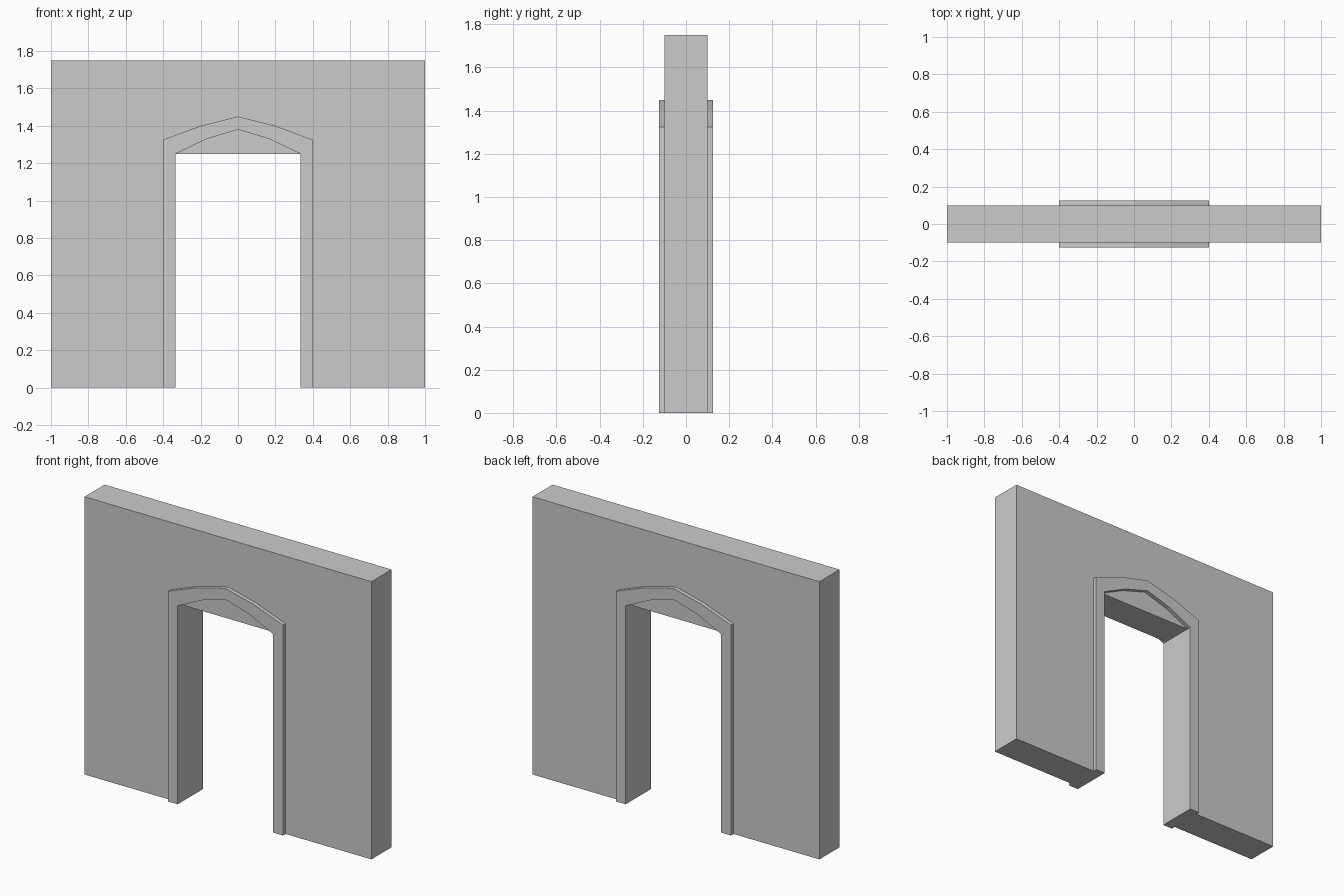
import bpy
import bmesh

if "Cube" in bpy.data.objects:
    bpy.data.objects.remove(bpy.data.objects["Cube"])


def mirrored(half):
    """Complete a profile given from the left foot to the centre line."""
    return half + [(-x, z) for x, z in reversed(half) if x != 0]


def extrude_profile(name, points, y0, y1):
    """Extrude an x-z outline from y0 to y1."""
    bm = bmesh.new()
    face = bm.faces.new([bm.verts.new((x, y0, z)) for x, z in points])
    ext = bmesh.ops.extrude_face_region(bm, geom=[face])["geom"]
    verts = [g for g in ext if isinstance(g, bmesh.types.BMVert)]
    bmesh.ops.translate(bm, verts=verts, vec=(0, y1 - y0, 0))
    bmesh.ops.recalc_face_normals(bm, faces=bm.faces[:])
    mesh = bpy.data.meshes.new(name)
    bm.to_mesh(mesh)
    bm.free()
    obj = bpy.data.objects.new(name, mesh)
    bpy.context.collection.objects.link(obj)
    return obj


WALL_Y, TRIM_Y = 0.1, 0.125
OPEN_X, OPEN_Z = 0.333, 1.25

# Wall with a flat-topped doorway
opening = mirrored([(-OPEN_X, 0), (-OPEN_X, OPEN_Z)])
wall = [(1, 0), (1, 1.75), (-1, 1.75), (-1, 0)] + opening
extrude_profile("wall", wall, -WALL_Y, WALL_Y)

# Raised arched trim on both faces, leaving a recessed panel above the doorway
outer = mirrored([(-0.4, 0), (-0.4, 1.325), (-0.2, 1.4), (0, 1.45)])
inner = mirrored([(-OPEN_X, 0), (-OPEN_X, OPEN_Z), (-0.167, 1.33), (0, 1.38)])
for name, side in (("front_trim", -1), ("back_trim", 1)):
    extrude_profile(name, outer + inner[::-1], side * WALL_Y, side * TRIM_Y)
